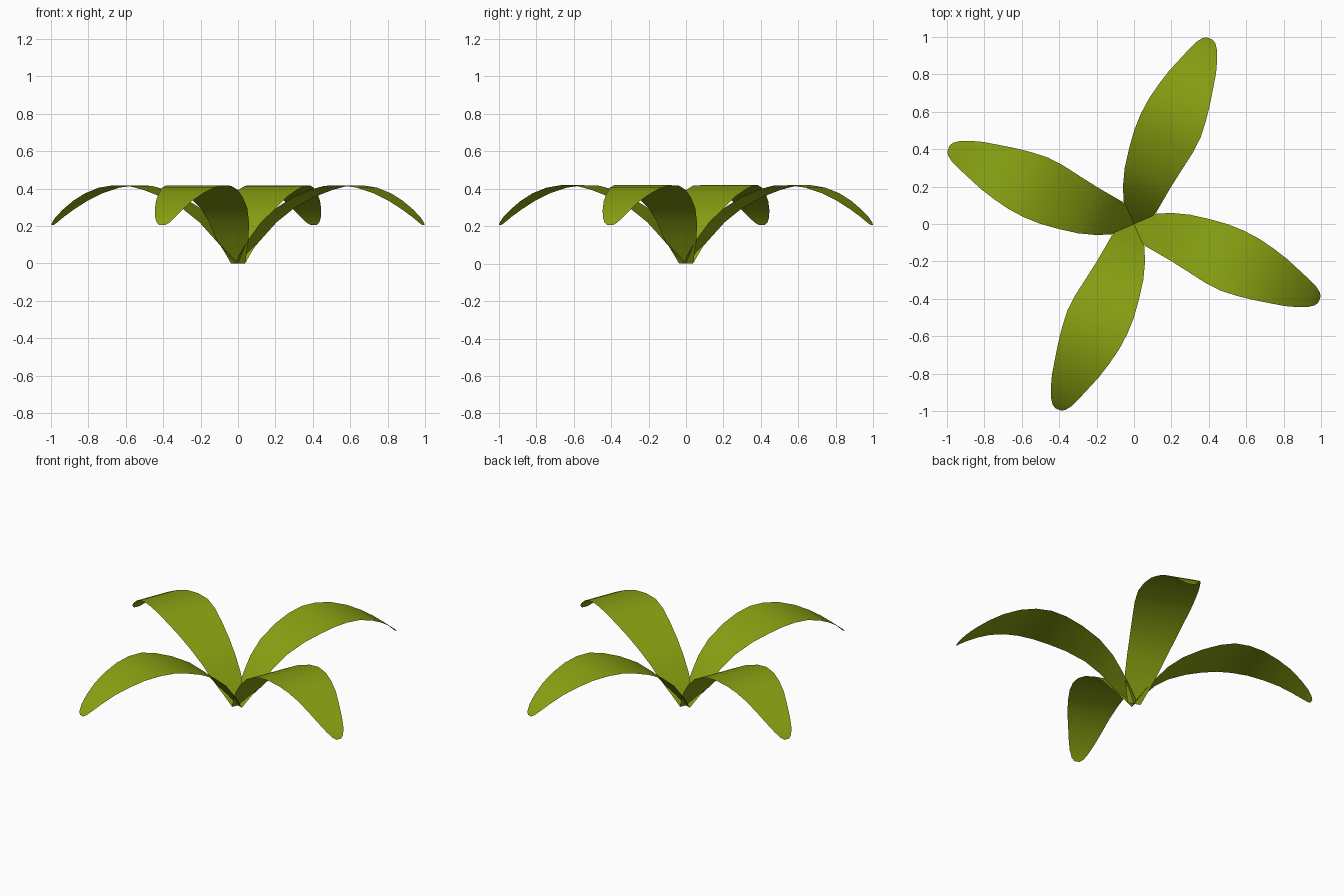
import bpy, bmesh, math
from mathutils import Matrix

if "Cube" in bpy.data.objects:
    bpy.data.objects.remove(bpy.data.objects["Cube"])

leaf_mat = bpy.data.materials.new("leaf green")
leaf_mat.diffuse_color = (0.25, 0.36, 0.006, 1)
leaf_mat.use_nodes = True
leaf_mat.node_tree.nodes["Principled BSDF"].inputs["Base Color"].default_value = leaf_mat.diffuse_color

# leaf stations: distance out, height, half width, sideways shift of the middle
ROWS = [
    (0.00, 0.00, 0.040, 0.000),
    (0.045, 0.065, 0.066, 0.003),
    (0.10, 0.135, 0.094, 0.006),
    (0.17, 0.22, 0.114, 0.016),
    (0.26, 0.295, 0.134, 0.022),
    (0.37, 0.355, 0.153, 0.020),
    (0.47, 0.393, 0.168, 0.015),
    (0.56, 0.415, 0.172, 0.010),
    (0.65, 0.418, 0.164, 0.008),
    (0.74, 0.405, 0.148, 0.004),
    (0.83, 0.375, 0.127, -0.001),
    (0.91, 0.335, 0.104, -0.009),
    (0.98, 0.288, 0.080, -0.012),
    (1.03, 0.248, 0.058, -0.013),
    (1.06, 0.218, 0.036, -0.013),
    (1.071, 0.205, 0.016, -0.013),
]
ACROSS = 4


def make_leaf(name, angle):
    bm = bmesh.new()
    grid = []
    for s, z, w, off in ROWS:
        grid.append([bm.verts.new((s, off + w * (2 * j / ACROSS - 1), z))
                     for j in range(ACROSS + 1)])
    for a, b in zip(grid, grid[1:]):
        for j in range(ACROSS):
            f = bm.faces.new((a[j], b[j], b[j + 1], a[j + 1]))
            f.smooth = True
    bmesh.ops.rotate(bm, verts=bm.verts, cent=(0, 0, 0),
                     matrix=Matrix.Rotation(angle, 3, 'Z'))
    mesh = bpy.data.meshes.new(name)
    bm.to_mesh(mesh)
    bm.free()
    mesh.materials.append(leaf_mat)
    bpy.context.collection.objects.link(bpy.data.objects.new(name, mesh))


# four arching leaves around the centre
for i, side in enumerate(("right", "back", "left", "front")):
    make_leaf(side + "_leaf", math.radians(-21.5 + 90 * i))
